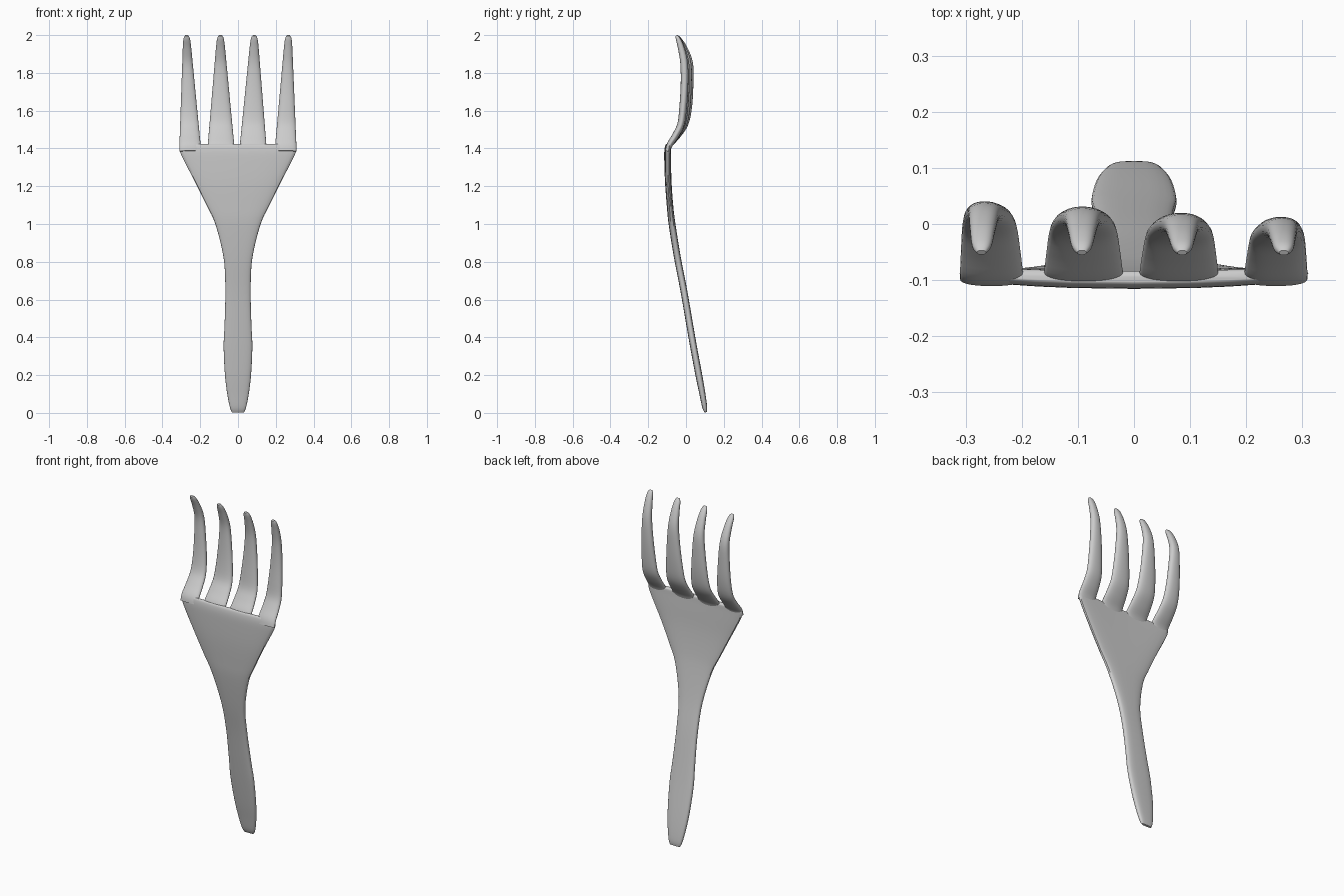
import bpy, bmesh, math

if "Cube" in bpy.data.objects:
    bpy.data.objects.remove(bpy.data.objects["Cube"])

SEG = 28


def spow(v, p):
    return math.copysign(abs(v) ** p, v)


def smooth_path(keys, steps):
    """Catmull-Rom interpolation through the key stations."""
    pts = [keys[0]] + keys + [keys[-1]]
    out = []
    for i in range(1, len(pts) - 2):
        for s in range(steps):
            t = s / steps
            out.append([0.5 * (2 * b + (c - a) * t + (2 * a - 5 * b + 4 * c - d) * t * t
                               + (3 * b - a - 3 * c + d) * t ** 3)
                        for a, b, c, d in zip(*pts[i - 1:i + 3])])
    return out + [list(keys[-1])]


def loft(name, keys, power, bend=0.0, steps=4):
    """Skin rounded sections; each key is (z, y, x, half width, half thickness)."""
    st = smooth_path(keys, steps)
    bm = bmesh.new()
    rings = []
    for i, (z, y, x, w, t) in enumerate(st):
        a, b = st[max(i - 1, 0)], st[min(i + 1, len(st) - 1)]
        dz, dy = b[0] - a[0], b[1] - a[1]
        length = math.hypot(dz, dy)
        dz, dy = dz / length, dy / length
        ring = []
        for k in range(SEG):
            ang = 2 * math.pi * k / SEG
            u = w * spow(math.cos(ang), 2 / power)
            v = t * spow(math.sin(ang), 2 / power)
            ring.append(bm.verts.new((x + u, y + v * dz + bend * (u / 0.31) ** 2, z - v * dy)))
        rings.append(ring)
    for r0, r1 in zip(rings, rings[1:]):
        for k in range(SEG):
            n = (k + 1) % SEG
            bm.faces.new((r0[k], r0[n], r1[n], r1[k]))
    bm.faces.new(rings[0][::-1])
    bm.faces.new(rings[-1])
    bmesh.ops.recalc_face_normals(bm, faces=bm.faces)
    me = bpy.data.meshes.new(name)
    bm.to_mesh(me)
    bm.free()
    ob = bpy.data.objects.new(name, me)
    bpy.context.collection.objects.link(ob)
    bpy.context.view_layer.objects.active = ob
    ob.select_set(True)
    bpy.ops.object.shade_smooth_by_angle(angle=math.radians(40))
    ob.select_set(False)
    return ob


# Handle flaring into the flat palm
profile = [
    (0.003, 0.104, 0.032, 0.006), (0.03, 0.099, 0.043, 0.013), (0.10, 0.087, 0.057, 0.016),
    (0.20, 0.068, 0.069, 0.018), (0.35, 0.040, 0.076, 0.018), (0.47, 0.019, 0.071, 0.018),
    (0.65, -0.012, 0.067, 0.018), (0.82, -0.045, 0.076, 0.018), (1.00, -0.074, 0.120, 0.018),
    (1.10, -0.085, 0.167, 0.017), (1.22, -0.094, 0.226, 0.017), (1.33, -0.098, 0.283, 0.017),
    (1.385, -0.099, 0.308, 0.016), (1.415, -0.097, 0.310, 0.013), (1.422, -0.096, 0.306, 0.007),
]
loft("handle_and_palm", [(z, y, 0, w, t) for z, y, w, t in profile], 3.0, bend=0.010)

# Tines: base x, tip x, base half width, sideways lean of the arc in y
tines = [(-0.254, -0.272, 0.056, 0.014), (-0.090, -0.093, 0.070, 0.005),
         (0.080, 0.086, 0.070, -0.006), (0.253, 0.267, 0.056, -0.013)]
# Arc stations: z, y, half thickness
arc = [(1.385, -0.098, 0.013), (1.42, -0.086, 0.016), (1.47, -0.050, 0.018),
       (1.53, -0.017, 0.019), (1.62, -0.002, 0.020), (1.74, 0.005, 0.020),
       (1.85, 0.003, 0.020), (1.93, -0.018, 0.017), (1.98, -0.040, 0.012),
       (1.998, -0.051, 0.005)]
for n, (x0, x1, w0, lift) in enumerate(tines):
    keys = []
    for z, y, t in arc:
        f = max(0.0, (z - 1.42) / 0.58)
        shift = lift * max(0.0, min(1.0, (z - 1.42) / 0.15, (2.0 - z) / 0.12))
        w = w0 + (0.018 - w0) * f
        if z > 1.97:
            w *= 0.9 if z < 1.99 else 0.45
        keys.append((z, y + shift, x0 + (x1 - x0) * f, w, t))
    loft(f"tine_{n + 1}", keys, 2.3)
